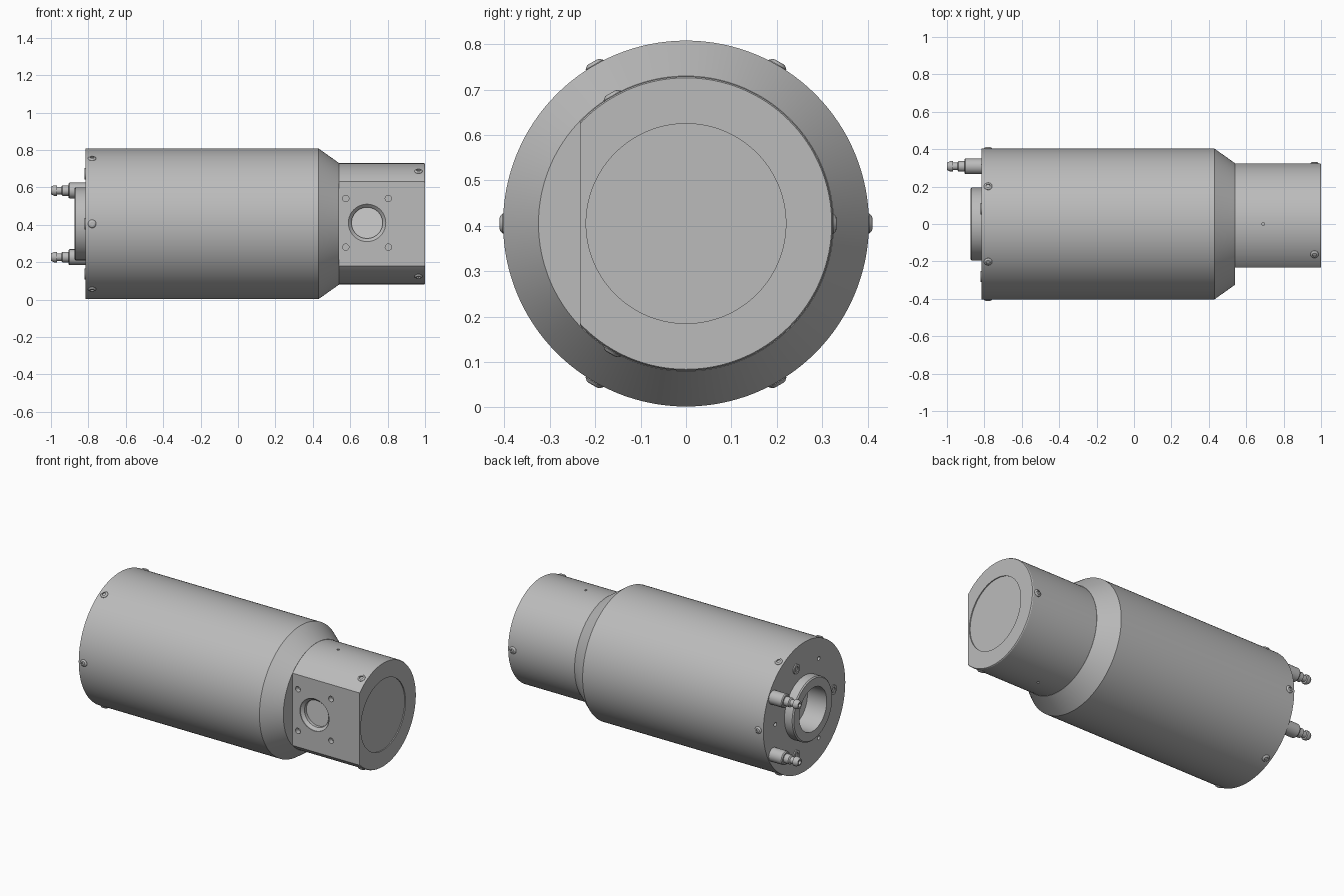
import bpy, bmesh, math
from mathutils import Vector

cube = bpy.data.objects.get("Cube")
if cube:
    bpy.data.objects.remove(cube, do_unlink=True)

ZC = 0.405      # height of the main axis
BACK = -0.815   # rear face of the body


def material(name, value):
    mat = bpy.data.materials.new(name)
    mat.use_nodes = True
    color = (value, value, value, 1)
    mat.diffuse_color = color
    mat.node_tree.nodes["Principled BSDF"].inputs["Base Color"].default_value = color
    return mat


grey = material("grey metal", 0.5)
pale = material("pale window", 0.62)


def lathe(name, profile, origin, axis, sides=48, mat=grey):
    """Revolve (distance, radius) pairs about an axis and cap both ends."""
    rot = Vector(axis).to_track_quat("Z", "Y")
    bm = bmesh.new()
    rings = []
    for t, r in profile:
        ring = []
        for i in range(sides):
            a = math.tau * i / sides
            p = rot @ Vector((r * math.cos(a), r * math.sin(a), t))
            ring.append(bm.verts.new(p + Vector(origin)))
        rings.append(ring)
    for low, high in zip(rings, rings[1:]):
        for i in range(sides):
            j = (i + 1) % sides
            bm.faces.new((low[i], low[j], high[j], high[i]))
    bm.faces.new(rings[0][::-1])
    bm.faces.new(rings[-1])
    bmesh.ops.recalc_face_normals(bm, faces=bm.faces)
    mesh = bpy.data.meshes.new(name)
    bm.to_mesh(mesh)
    bm.free()
    mesh.materials.append(mat)
    obj = bpy.data.objects.new(name, mesh)
    bpy.context.collection.objects.link(obj)
    return obj


def activate(obj):
    bpy.ops.object.select_all(action="DESELECT")
    obj.select_set(True)
    bpy.context.view_layer.objects.active = obj


def cut(obj, profile, origin, axis, sides=24):
    cutter = lathe("cutter", profile, origin, axis, sides)
    cutter.hide_render = True
    mod = obj.modifiers.new("hole", "BOOLEAN")
    mod.operation = "DIFFERENCE"
    mod.solver = "EXACT"
    mod.object = cutter
    activate(obj)
    bpy.ops.object.modifier_apply(modifier=mod.name)
    bpy.data.objects.remove(cutter, do_unlink=True)


def around(x, radius, degrees):
    a = math.radians(degrees)
    return Vector((x, radius * math.cos(a), ZC + radius * math.sin(a)))


# Main barrel with tapered shoulder
body = lathe("body_barrel", [(BACK, 0.403), (0.43, 0.403), (0.54, 0.325)],
             (0, 0, ZC), (1, 0, 0), 128)

# Head cylinder with a flat front and a shallow round recess in its end
head = lathe("head", [(0.53, 0.324), (0.995, 0.324), (1.0, 0.321), (1.0, 0.22), (0.994, 0.22)],
             (0, 0, ZC), (1, 0, 0), 128)
bm = bmesh.new()
bm.from_mesh(head.data)
cutting = bmesh.ops.bisect_plane(bm, geom=bm.verts[:] + bm.edges[:] + bm.faces[:],
                                 plane_co=(0, -0.233, 0), plane_no=(0, -1, 0), clear_outer=True)
edges = [e for e in cutting["geom_cut"] if isinstance(e, bmesh.types.BMEdge)]
bmesh.ops.contextual_create(bm, geom=edges)
bmesh.ops.recalc_face_normals(bm, faces=bm.faces)
bm.to_mesh(head.data)
bm.free()

# Port, four mounting holes and two pin holes in the head
port = Vector((0.69, -0.233, 0.41))
cut(head, [(-0.02, 0.1), (0.004, 0.1), (0.02, 0.083), (0.045, 0.083)], port, (0, 1, 0), 64)
lathe("port_window", [(0, 0.083), (0.006, 0.083)], port + Vector((0, 0.039, 0)),
      (0, 1, 0), 64, pale)
for dx in (-0.114, 0.114):
    for dz in (-0.13, 0.13):
        cut(head, [(-0.02, 0.017), (0.03, 0.017)], port + Vector((dx, 0, dz)), (0, 1, 0))
for side in (-1, 1):
    cut(head, [(-0.02, 0.008), (0.02, 0.008)], (0.69, 0, ZC + side * 0.324), (0, 0, side), 16)

# Rear collar with a deep bore running into the body
collar = lathe("rear_collar", [(0, 0.195), (0.053, 0.195), (0.06, 0.188)],
               (BACK, 0, ZC), (-1, 0, 0), 96)
bore = [(-0.08, 0.135), (0.1, 0.135)]
for part in (collar, body):
    cut(part, bore, (BACK, 0, ZC), (-1, 0, 0), 64)
lathe("bore_floor", [(0, 0.134), (0.006, 0.134)], (BACK + 0.079, 0, ZC), (-1, 0, 0), 64, pale)

# Small holes in the rear face
for angle in (0, 120, 240):
    cut(body, [(-0.03, 0.012), (0.02, 0.012)], around(BACK, 0.285, angle), (-1, 0, 0))

# Screws: domed heads with a hexagonal-style socket
DOME = [(-0.004, 0.022), (0.004, 0.022), (0.009, 0.017), (0.011, 0.011), (0.003, 0.011)]


def radial_screws(name, x, radius, angles):
    for n, angle in enumerate(angles):
        p = around(x, radius, angle)
        lathe(f"{name}_{n + 1}", DOME, p, p - Vector((x, 0, ZC)), 24)


radial_screws("body_screw", -0.78, 0.4, range(0, 360, 60))
radial_screws("head_screw", 0.965, 0.321, (0, 120, 240))
for n, angle in enumerate((73, 180, 287)):
    lathe(f"rear_screw_{n + 1}", [(-0.004, 0.03), (0.007, 0.03), (0.007, 0.016), (0.001, 0.016)],
          around(BACK, 0.28, angle), (-1, 0, 0), 24)

# Hose fittings on the rear face
FITTING = [(0, 0.042), (0.086, 0.042), (0.092, 0.037), (0.092, 0.028), (0.124, 0.028),
           (0.13, 0.02), (0.152, 0.02), (0.154, 0.028), (0.168, 0.028), (0.185, 0.02),
           (0.185, 0.012), (0.12, 0.012)]
for name, angle in (("upper", 30), ("lower", -30)):
    lathe(f"{name}_hose_fitting", FITTING, around(BACK, 0.356, angle), (-1, 0, 0), 32)

# Smooth round surfaces, keep sharp edges
for obj in bpy.context.collection.objects:
    if obj.type == "MESH":
        activate(obj)
        bpy.ops.object.shade_smooth_by_angle(angle=math.radians(25))
